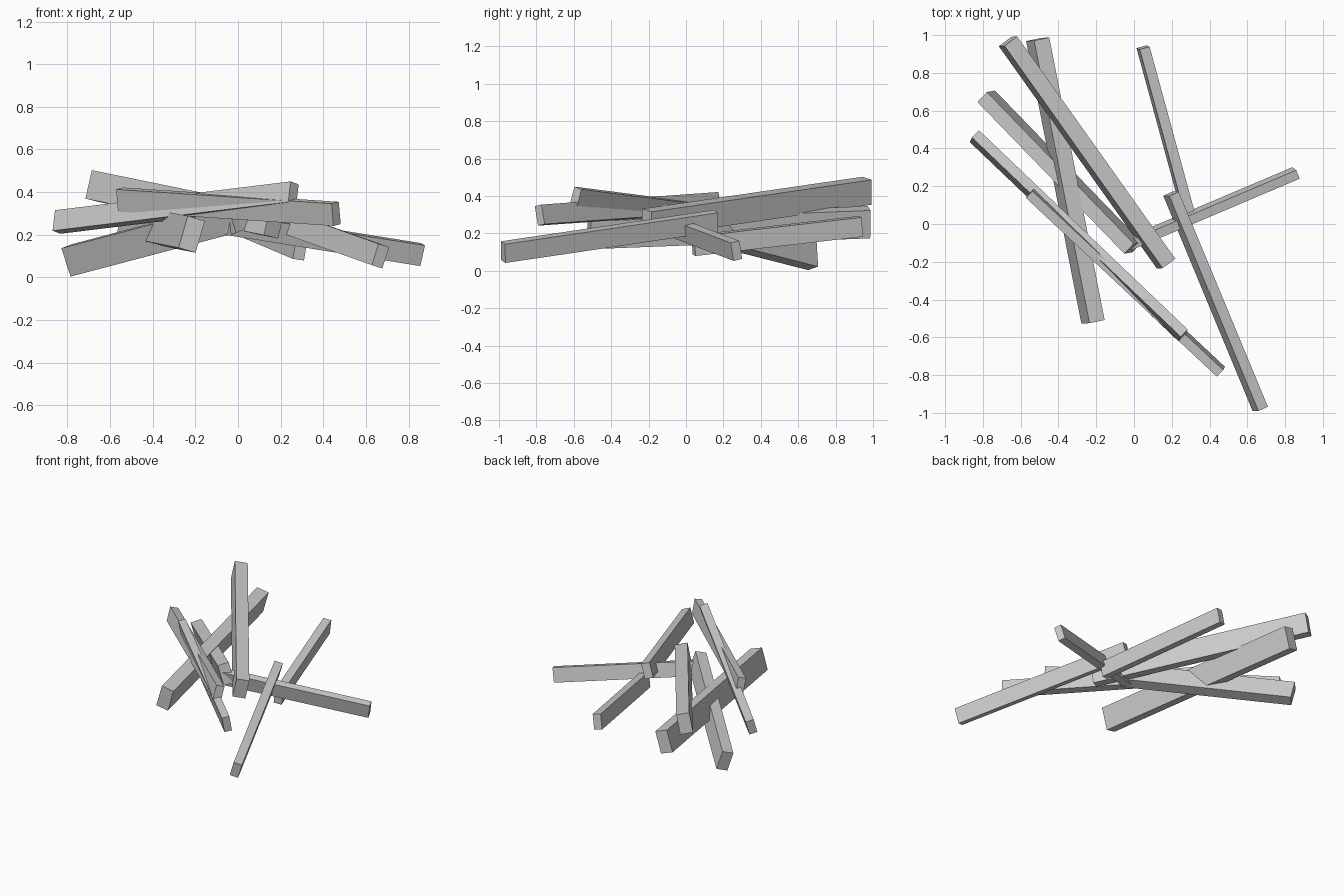
import bpy
from math import radians, sin, cos
from mathutils import Vector, Matrix

if "Cube" in bpy.data.objects:
    bpy.data.objects.remove(bpy.data.objects["Cube"])


def beam(name, p1, p2, width, height, roll):
    """Box running from p1 to p2; positive roll leans its top to the right of travel."""
    a, b = Vector(p1), Vector(p2)
    d = (b - a).normalized()
    side = d.cross(Vector((0, 0, 1))).normalized()
    up = side.cross(d)
    r = radians(roll)
    v = up * cos(r) + side * sin(r)
    u = side * cos(r) - up * sin(r)
    bpy.ops.mesh.primitive_cube_add(size=1)
    ob = bpy.context.object
    ob.name = name
    axes = Matrix((u * width, d * (b - a).length, v * height)).transposed().to_4x4()
    ob.data.transform(Matrix.Translation((a + b) / 2) @ axes)
    return ob


# Loose pile of squared timbers: ends, width, height, roll
beams = [
    ("top_beam", (0.17, -0.21, 0.257), (-0.667, 0.967, 0.428), 0.085, 0.137, 11),
    ("wide_beam", (-0.217, -0.518, 0.202), (-0.51, 0.978, 0.26), 0.085, 0.155, 16),
    ("low_beam", (-0.005, -0.127, 0.285), (-0.782, 0.676, 0.08), 0.075, 0.14, -15),
    ("side_beam_rising", (0.26, -0.59, 0.395), (-0.845, 0.465, 0.26), 0.055, 0.1, 15),
    ("side_beam_falling", (0.46, -0.782, 0.298), (-0.55, 0.164, 0.365), 0.05, 0.106, -10),
    ("rear_beam", (0.292, 0.04, 0.135), (0.048, 0.935, 0.238), 0.055, 0.105, 8),
    ("front_beam", (0.668, -0.978, 0.1), (0.196, 0.16, 0.268), 0.057, 0.105, 16),
    ("right_beam", (-0.05, -0.115, 0.252), (0.857, 0.27, 0.107), 0.05, 0.1, 13),
]
for spec in beams:
    beam(*spec)
